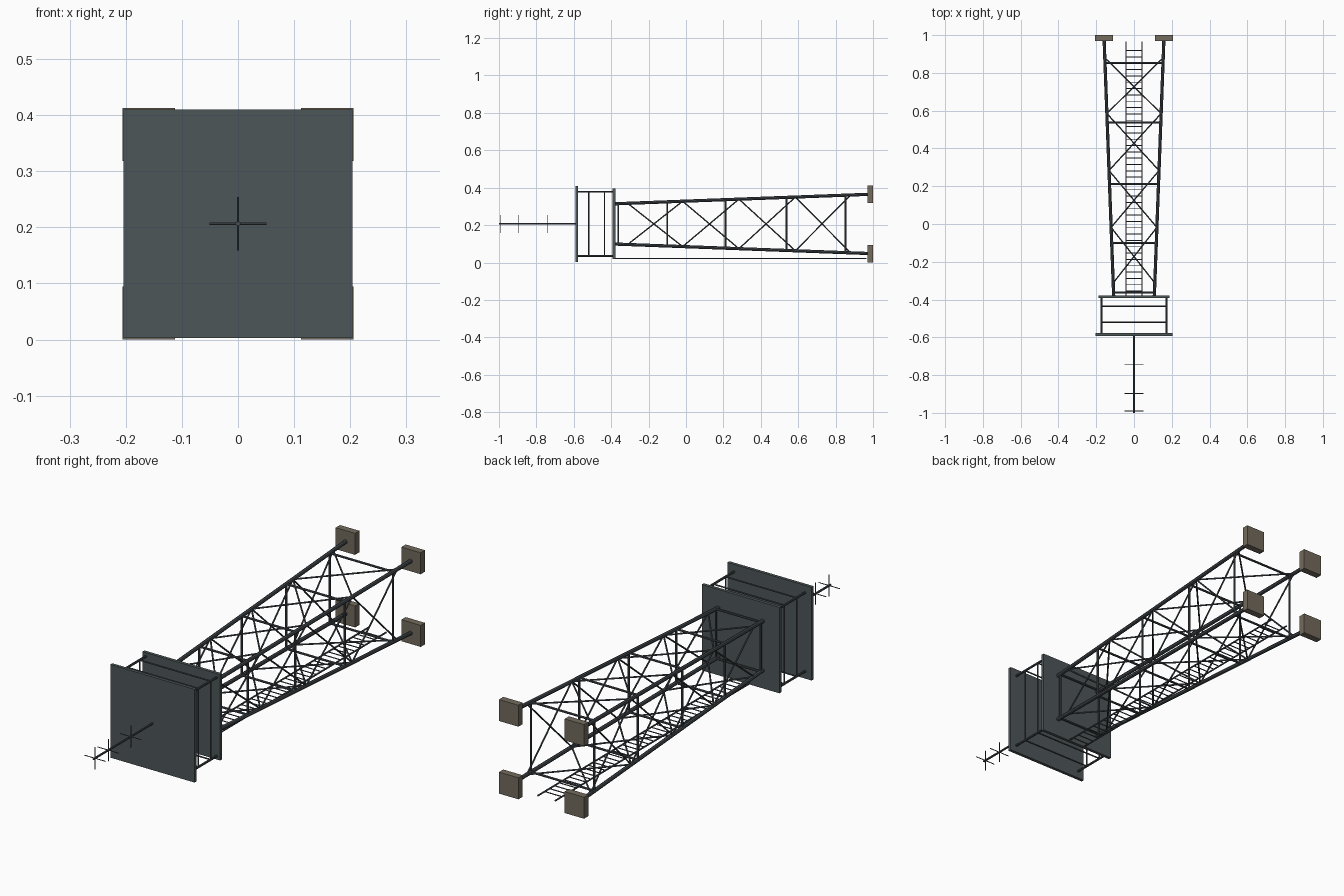
import bpy, bmesh
from mathutils import Vector, Matrix

if "Cube" in bpy.data.objects:
    bpy.data.objects.remove(bpy.data.objects["Cube"])

ZC = 0.2065  # height of the tower's long axis


def material(name, rgb):
    m = bpy.data.materials.new(name)
    m.diffuse_color = (*rgb, 1)
    m.use_nodes = True
    m.node_tree.nodes["Principled BSDF"].inputs["Base Color"].default_value = m.diffuse_color
    return m


PLATE = material("slate plate", (0.075, 0.092, 0.098))
STEEL = material("dark steel", (0.062, 0.074, 0.084))
PAD = material("concrete", (0.17, 0.145, 0.11))


def finish(name, bm, mat):
    me = bpy.data.meshes.new(name)
    bm.to_mesh(me)
    bm.free()
    me.materials.append(mat)
    ob = bpy.data.objects.new(name, me)
    bpy.context.collection.objects.link(ob)


def bars(name, pairs, r, mat=STEEL, sides=8):
    """Straight bars between point pairs given as (x, y, z from axis)."""
    bm = bmesh.new()
    for a, b in pairs:
        a, b = Vector(a), Vector(b)
        d = b - a
        m = (Matrix.Translation((a + b) / 2 + Vector((0, 0, ZC)))
             @ d.to_track_quat('Z', 'Y').to_matrix().to_4x4())
        bmesh.ops.create_cone(bm, cap_ends=True, segments=sides, radius1=r,
                              radius2=r, depth=d.length, matrix=m)
    finish(name, bm, mat)


def boxes(name, items, mat):
    bm = bmesh.new()
    for c, s in items:
        bmesh.ops.create_cube(bm, size=1, matrix=Matrix.Translation(
            (c[0], c[1], c[2] + ZC)) @ Matrix.Diagonal((*s, 1)))
    finish(name, bm, mat)


CORNERS = [(1, 1), (-1, 1), (-1, -1), (1, -1)]
SIDES = [(CORNERS[i], CORNERS[(i + 1) % 4]) for i in range(4)]


def half(y):
    """Half width of the tapering tower at y."""
    return 0.108 + (y + 0.37) / 1.34 * 0.05


def at(c, y, w=None):
    w = half(y) if w is None else w
    return (c[0] * w, y, c[1] * w)


# Four tapering legs and their foundation pads
bars("legs", [(at(c, -0.38), at(c, 0.975)) for c in CORNERS], 0.0085)
boxes("foundation_pads", [(at(c, 0.985, 0.159), (0.094, 0.03, 0.094)) for c in CORNERS], PAD)

# Horizontal rings
bars("ring_beams", [(at(a, y), at(b, y)) for y in (0.853, 0.537, 0.211, -0.1, -0.362)
                    for a, b in SIDES], 0.0048)

# Cross bracing on all four faces
levels = [0.88, 0.585, 0.283, -0.018, -0.312]
bars("cross_braces", [p for y0, y1 in zip(levels, levels[1:]) for a, b in SIDES
                      for p in ((at(a, y0), at(b, y1)), (at(b, y0), at(a, y1)))], 0.0036)

# Ladder along the lower face
zl = 0.022 - ZC
bars("ladder_rails", [((s * 0.042, -0.38, zl), (s * 0.042, 0.965, zl)) for s in (-1, 1)], 0.0035)
bars("ladder_rungs", [((-0.042, -0.355 + i * 0.0335, zl), (0.042, -0.355 + i * 0.0335, zl))
                      for i in range(39)], 0.0026, sides=6)

# Cabin: platform, roof, corner posts and guard rails
boxes("platform", [((0, -0.385, 0), (0.376, 0.014, 0.376))], PLATE)
boxes("roof", [((0, -0.585, 0), (0.408, 0.014, 0.408))], PLATE)
bars("corner_posts", [(at(c, -0.385, 0.172), at(c, -0.585, 0.172)) for c in CORNERS], 0.005)
bars("guard_rails", [(at(a, y, 0.172), at(b, y, 0.172)) for y in (-0.435, -0.52)
                     for a, b in SIDES], 0.0032)

# Antenna mast with crossed elements
bars("antenna_mast", [((0, -0.58, 0), (0, -1.0, 0))], 0.0045)
bars("antenna_elements", [p for y in (-0.742, -0.897, -0.99) for p in
                          (((-0.051, y, 0), (0.051, y, 0)),
                           ((0, y, -0.048), (0, y, 0.048)))], 0.002, sides=6)
